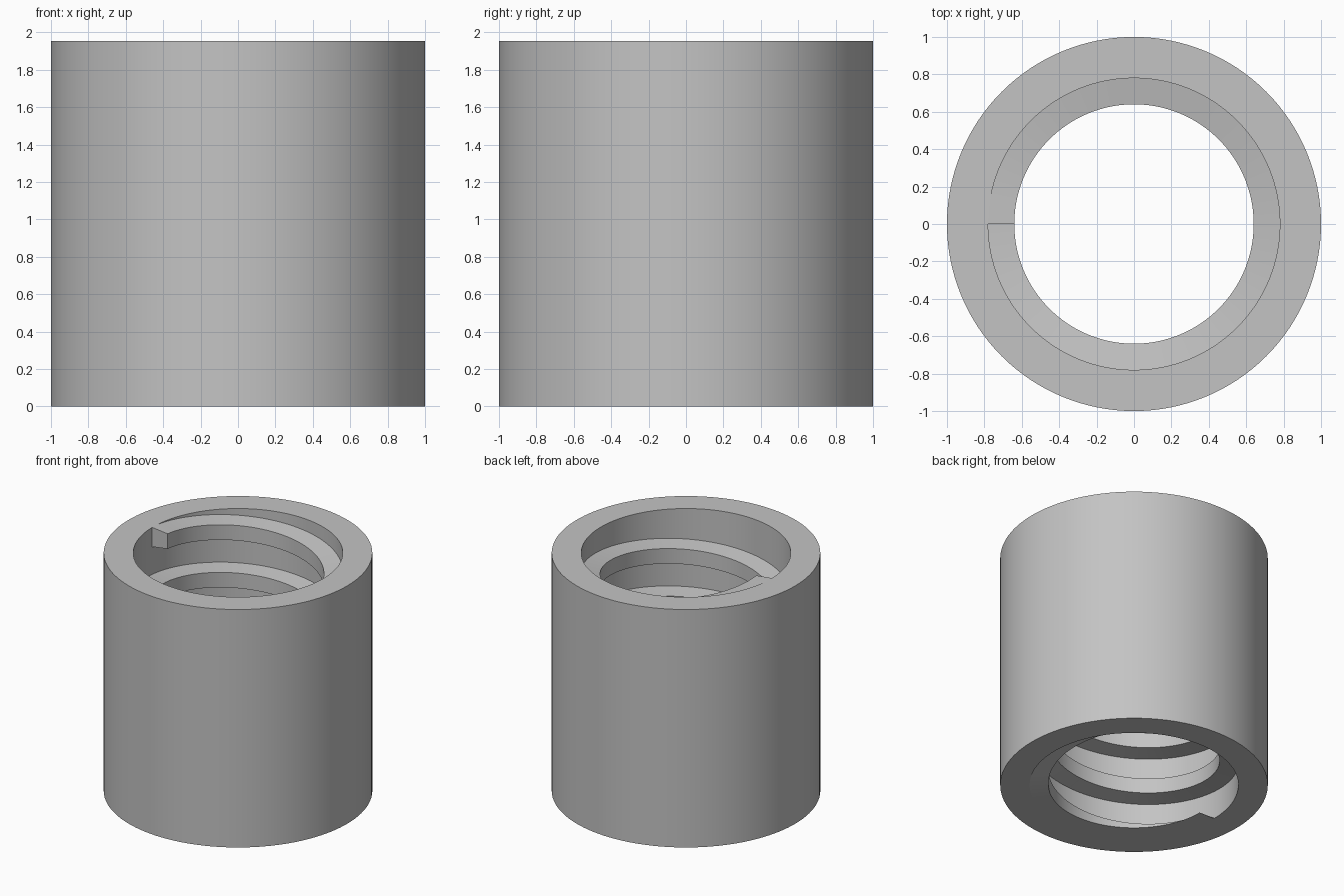
import bpy, bmesh, math

cube = bpy.data.objects.get("Cube")
if cube:
    bpy.data.objects.remove(cube, do_unlink=True)

HEIGHT = 1.955
OUTER, BORE, CREST = 1.0, 0.78, 0.64
SEGMENTS = 128
TURNS = 5
PITCH = HEIGHT / TURNS
ROOT_HALF, CREST_HALF = 0.082, 0.062   # half widths of the thread profile
TOP_CENTRE = 1.878                     # thread centre height at its upper end

grey = bpy.data.materials.new("plain grey")
grey.use_nodes = True
grey.diffuse_color = (0.55, 0.55, 0.55, 1)
grey.node_tree.nodes["Principled BSDF"].inputs["Base Color"].default_value = (0.55, 0.55, 0.55, 1)


def sweep(name, rings, closed):
    """Skin a list of cross-section rings into a solid, smooth-shaded object."""
    bm = bmesh.new()
    loops = [[bm.verts.new(p) for p in ring] for ring in rings]
    n = len(loops[0])
    pairs = list(zip(loops, loops[1:]))
    if closed:
        pairs.append((loops[-1], loops[0]))
    else:
        bm.faces.new(loops[0])
        bm.faces.new(loops[-1])
    for a, b in pairs:
        for i in range(n):
            j = (i + 1) % n
            bm.faces.new((a[i], a[j], b[j], b[i]))
    bmesh.ops.dissolve_degenerate(bm, dist=1e-5, edges=bm.edges)
    bmesh.ops.recalc_face_normals(bm, faces=bm.faces)
    mesh = bpy.data.meshes.new(name)
    bm.to_mesh(mesh)
    bm.free()
    mesh.materials.append(grey)
    obj = bpy.data.objects.new(name, mesh)
    bpy.context.collection.objects.link(obj)
    bpy.ops.object.select_all(action='DESELECT')
    obj.select_set(True)
    bpy.context.view_layer.objects.active = obj
    bpy.ops.object.shade_smooth_by_angle(angle=math.radians(30))
    return obj


def section(angle, profile):
    """Place a radius/height profile at an angle, trimmed to the sleeve ends."""
    return [(r * math.cos(angle), r * math.sin(angle), min(max(z, 0), HEIGHT))
            for r, z in profile]


# Plain round sleeve
wall = [(OUTER, 0), (OUTER, HEIGHT), (BORE, HEIGHT), (BORE, 0)]
step = math.tau / SEGMENTS
sweep("sleeve", [section(i * step, wall) for i in range(SEGMENTS)], True)

# Right-handed internal thread, ending in a square face at the top
rings = []
for i in range(TURNS * SEGMENTS + 1):
    z = TOP_CENTRE - HEIGHT + PITCH * i / SEGMENTS
    tooth = [(BORE, z - ROOT_HALF), (CREST, z - CREST_HALF),
             (CREST, z + CREST_HALF), (BORE, z + ROOT_HALF)]
    rings.append(section(math.pi + i * step, tooth))
sweep("internal_thread", rings, False)
